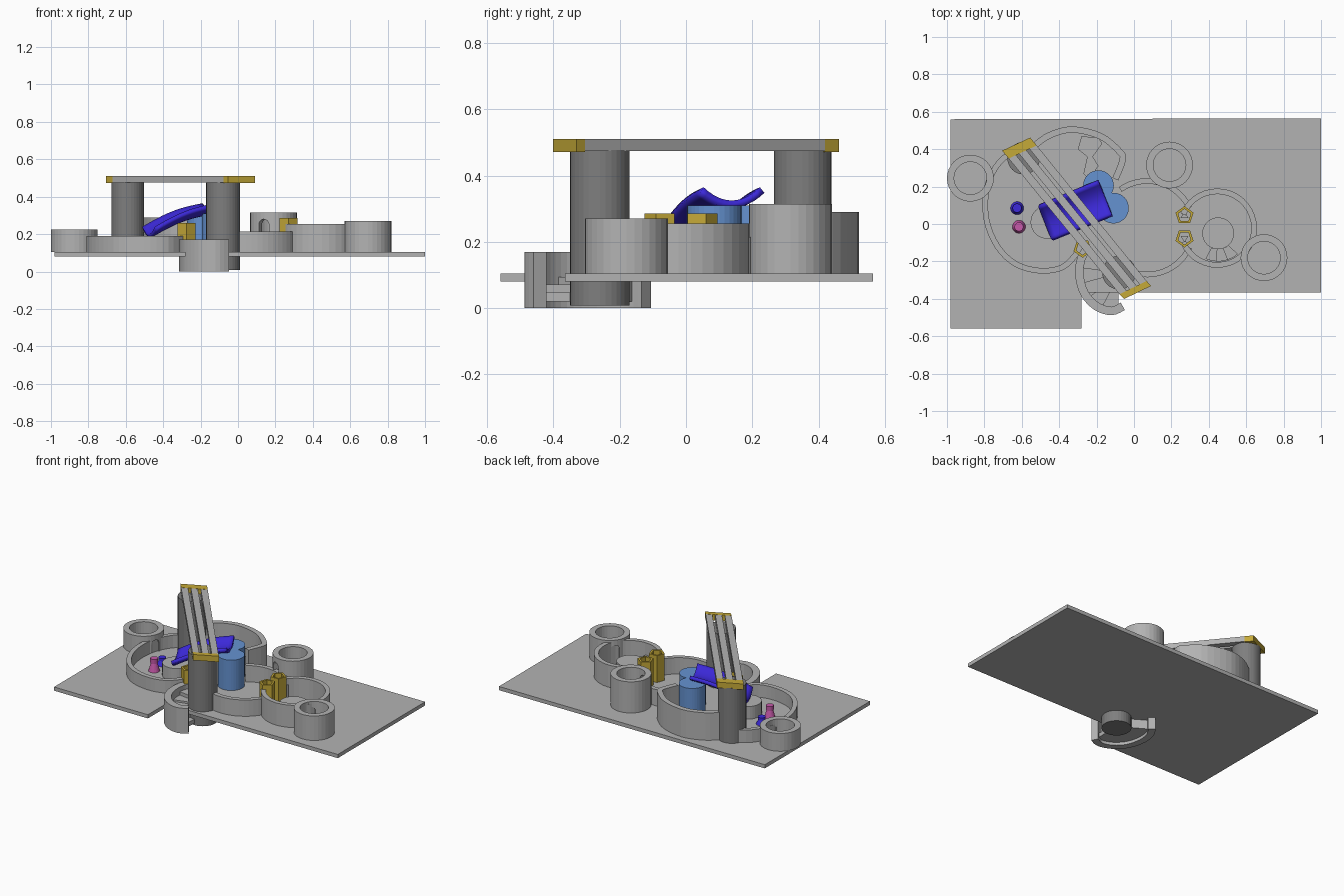
import bpy, bmesh, math
from math import sin, cos, pi, radians
from mathutils import Vector

if "Cube" in bpy.data.objects:
    bpy.data.objects.remove(bpy.data.objects["Cube"], do_unlink=True)


def material(name, r, g, b):
    m = bpy.data.materials.new(name)
    m.use_nodes = True
    m.diffuse_color = (r, g, b, 1)
    m.node_tree.nodes["Principled BSDF"].inputs["Base Color"].default_value = (r, g, b, 1)
    return m


stone = material("light stone", .45, .45, .45)
column = material("dark stone", .21, .21, .21)
gold = material("gold", .56, .4, .04)
water = material("water blue", .13, .29, .64)
violet = material("violet", .045, .022, .7)
pink = material("pink", .57, .1, .4)

FLOOR = .105


def finish(name, bm, mat):
    bmesh.ops.recalc_face_normals(bm, faces=bm.faces)
    mesh = bpy.data.meshes.new(name)
    bm.to_mesh(mesh)
    bm.free()
    mesh.materials.append(mat)
    ob = bpy.data.objects.new(name, mesh)
    bpy.context.collection.objects.link(ob)
    return ob


def prism(name, outline, z0, z1, mat):
    bm = bmesh.new()
    face = bm.faces.new([bm.verts.new((x, y, z0)) for x, y in outline])
    top = bmesh.ops.extrude_face_region(bm, geom=[face])["geom"]
    bmesh.ops.translate(bm, vec=(0, 0, z1 - z0),
                        verts=[v for v in top if isinstance(v, bmesh.types.BMVert)])
    return finish(name, bm, mat)


def arc(x, y, r, a0, a1, n=24):
    angles = [radians(a0 + (a1 - a0) * i / n) for i in range(n + 1)]
    return [(x + r * cos(a), y + r * sin(a)) for a in angles]


def drum(name, x, y, r, z0, z1, mat, n=32, turn=0):
    return prism(name, arc(x, y, r, turn, turn + 360, n)[:-1], z0, z1, mat)


def curve_through(pts, steps=4):
    # Catmull-Rom path through a few points
    p = [Vector(q) for q in [pts[0], *pts, pts[-1]]]
    out = []
    for a, b, c, d in zip(p, p[1:], p[2:], p[3:]):
        for i in range(steps):
            t = i / steps
            out.append(.5 * (2 * b + (c - a) * t + (2 * a - 5 * b + 4 * c - d) * t * t
                             + (3 * b - a - 3 * c + d) * t ** 3))
    return out + [p[-1]]


def wall(name, path, thick, z0, z1, mat, closed=False):
    # rectangular section swept along a flat path
    bm = bmesh.new()
    p = [Vector(q) for q in path]
    n = len(p)
    rows = []
    for i, q in enumerate(p):
        before = p[i - 1] if closed or i else q
        after = p[(i + 1) % n] if closed or i < n - 1 else q
        t = (after - before).normalized() * thick / 2
        side = Vector((-t.y, t.x))
        rows.append([bm.verts.new((*(q + side * s), z))
                     for s, z in ((-1, z0), (1, z0), (1, z1), (-1, z1))])
    for i in range(n if closed else n - 1):
        a, b = rows[i], rows[(i + 1) % n]
        for k in range(4):
            bm.faces.new((a[k], a[k - 1], b[k - 1], b[k]))
    if not closed:
        bm.faces.new(rows[0])
        bm.faces.new(rows[-1])
    return finish(name, bm, mat)


def tower(name, x, y, top, door_angle):
    # round hollow tower with an arched doorway
    ob = wall(name, arc(x, y, .106, 0, 360, 32)[:-1], .038, FLOOR, top, stone, True)
    a = radians(door_angle)
    arch = [(-.03, -.02), (.03, -.02)] + arc(0, top - FLOOR - .065, .03, 0, 180, 8)
    bm = bmesh.new()
    ends = [[bm.verts.new((x + d * cos(a) - u * sin(a), y + d * sin(a) + u * cos(a), FLOOR + h))
             for u, h in arch] for d in (.05, .16)]
    for e in ends:
        bm.faces.new(e)
    for k in range(len(arch)):
        bm.faces.new((ends[0][k - 1], ends[0][k], ends[1][k], ends[1][k - 1]))
    cutter = finish("doorway_cutter", bm, stone)
    mod = ob.modifiers.new("doorway", "BOOLEAN")
    mod.operation = "DIFFERENCE"
    mod.object = cutter
    bpy.context.view_layer.objects.active = ob
    bpy.ops.object.modifier_apply(modifier=mod.name)
    bpy.data.objects.remove(cutter, do_unlink=True)


# Ground plate with a stepped front edge
prism("ground_plate", [(-.98, -.56), (-.28, -.56), (-.28, -.365), (1, -.365), (1, .565),
                       (-.98, .56)], .08, FLOOR, stone)

# Courtyard walls
left = curve_through([(-.62, .40), (-.72, .33), (-.785, .2), (-.79, .03), (-.73, -.12),
                      (-.63, -.215), (-.5, -.25), (-.38, -.23), (-.3, -.15)])
wall("left_court_wall", left, .03, FLOOR, .19, stone)
back = curve_through([(-.6, .36), (-.53, .42), (-.45, .475), (-.33, .505), (-.18, .47),
                      (-.08, .39), (-.06, .345), (-.1, .24)])
wall("back_court_wall", back, .034, FLOOR, .29, stone)
wall("middle_wall_back", arc(.07, -.02, .25, 125, 25, 14), .03, FLOOR, .215, stone)
wall("middle_wall_front", arc(.07, -.02, .25, -25, -115, 14), .03, FLOOR, .215, stone)
wall("right_court_wall", arc(.445, -.022, .197, -158, 158, 32), .03, FLOOR, .255, stone)

# Towers
tower("back_tower", .19, .315, .315, -115)
tower("front_tower", .695, -.18, .27, 140)
tower("left_tower", -.875, .245, .225, -20)

# Round platform and its steps in the right court
drum("right_platform", .45, -.05, .085, FLOOR, .19, stone)
for i in range(3):
    a = -115 + i * 22
    prism("platform_step", arc(.45, -.05, .085, a, a + 22, 3) + arc(.45, -.04, .16, a + 22, a, 3),
          FLOOR, .175 - i * .02, stone)

# Rock ledge in the back court
prism("rock_ledge", [(-.28, .47), (-.3, .4), (-.25, .36), (-.27, .27), (-.24, .24),
                     (-.19, .31), (-.22, .36), (-.17, .43), (-.19, .46)], FLOOR, .16, stone)

# Gate posts: hollow pentagons, with a small spike inside each of the pair
posts = [(.27, .045, .285, -90), (.27, -.075, .285, 90), (-.275, -.13, .26, 90)]
for x, y, top, turn in posts:
    wall("gate_post", arc(x, y, .043, turn + 180, turn + 540, 5)[:-1], .015,
         FLOOR, top, gold, True)
for x, y, top, turn in posts[:2]:
    drum("post_core", x, y, .024, FLOOR, .22, stone, 3, -turn)

# Bridge pillars
drum("back_pillar", -.59, .352, .087, FLOOR, .477, column)
drum("front_pillar", -.08, -.26, .09, .008, .477, column)

# Bridge deck: three slats with gold end caps
west = Vector((-.595, .385)), Vector((.15, .07))
east = Vector((-.005, -.34)), Vector((.145, .07))


def deck_point(end, u):
    return end[0] + end[1] * u


for a, b in ((-.5, -.24), (-.13, .13), (.24, .5)):
    prism("bridge_slat", [deck_point(west, a), deck_point(east, a),
                          deck_point(east, b), deck_point(west, b)], .475, .51, stone)
for end, away in ((west, Vector((-.035, .042))), (east, Vector((.024, -.026)))):
    prism("bridge_cap", [deck_point(end, -.5), deck_point(end, .5), deck_point(end, .5) + away,
                         deck_point(end, -.5) + away], .472, .511, gold)

# Spiral stair round the front pillar with its curved outer wall
stair = curve_through([(-.24, -.12), (-.28, -.18), (-.292, -.27), (-.265, -.37),
                       (-.2, -.44), (-.12, -.465), (-.06, -.44)])
wall("stair_wall", stair, .045, 0, .17, stone)
for i in range(5):
    a = 150 + i * 24
    prism("stair_step", arc(-.08, -.26, .08, a, a + 24, 4) + arc(-.085, -.255, .2, a + 24, a, 4),
          .02, .14 - i * .023, stone)

# Pool columns and the pedestal under the slide
for x, y in ((-.19, .205), (-.11, .085)):
    drum("water_column", x, y, .082, FLOOR, .31, water)
drum("slide_pedestal", -.465, .01, .088, FLOOR, .19, stone)

# Slide: a bowed trough with raised edges
N = 12
bm = bmesh.new()
grid = []
for i in range(N + 1):
    u = i / N
    row = []
    for j in range(N + 1):
        v = j / N
        z = .2 + .125 * u + .02 * sin(pi * u) + .04 * (2 * v - 1) ** 2
        row.append(bm.verts.new((-.444 + .323 * u - .067 * v, -.08 + .133 * u + .17 * v, z)))
    grid.append(row)
for i in range(N):
    for j in range(N):
        bm.faces.new((grid[i][j], grid[i + 1][j], grid[i + 1][j + 1], grid[i][j + 1]))
slide = finish("slide", bm, violet)
thick = slide.modifiers.new("thickness", "SOLIDIFY")
thick.thickness = .022
for f in slide.data.polygons:
    f.use_smooth = True


# Two small turned figures
def figure(name, x, y, height, mat):
    bm = bmesh.new()
    for r0, r1, z0, z1 in ((.035, .02, 0, .65), (.024, .024, .65, 1)):
        made = bmesh.ops.create_cone(bm, cap_ends=True, segments=20, radius1=r0, radius2=r1,
                                     depth=(z1 - z0) * height)
        bmesh.ops.translate(bm, vec=(x, y, FLOOR + (z0 + z1) / 2 * height), verts=made["verts"])
    finish(name, bm, mat)


figure("pink_figure", -.615, -.015, .085, pink)
figure("violet_figure", -.625, .085, .05, violet)
